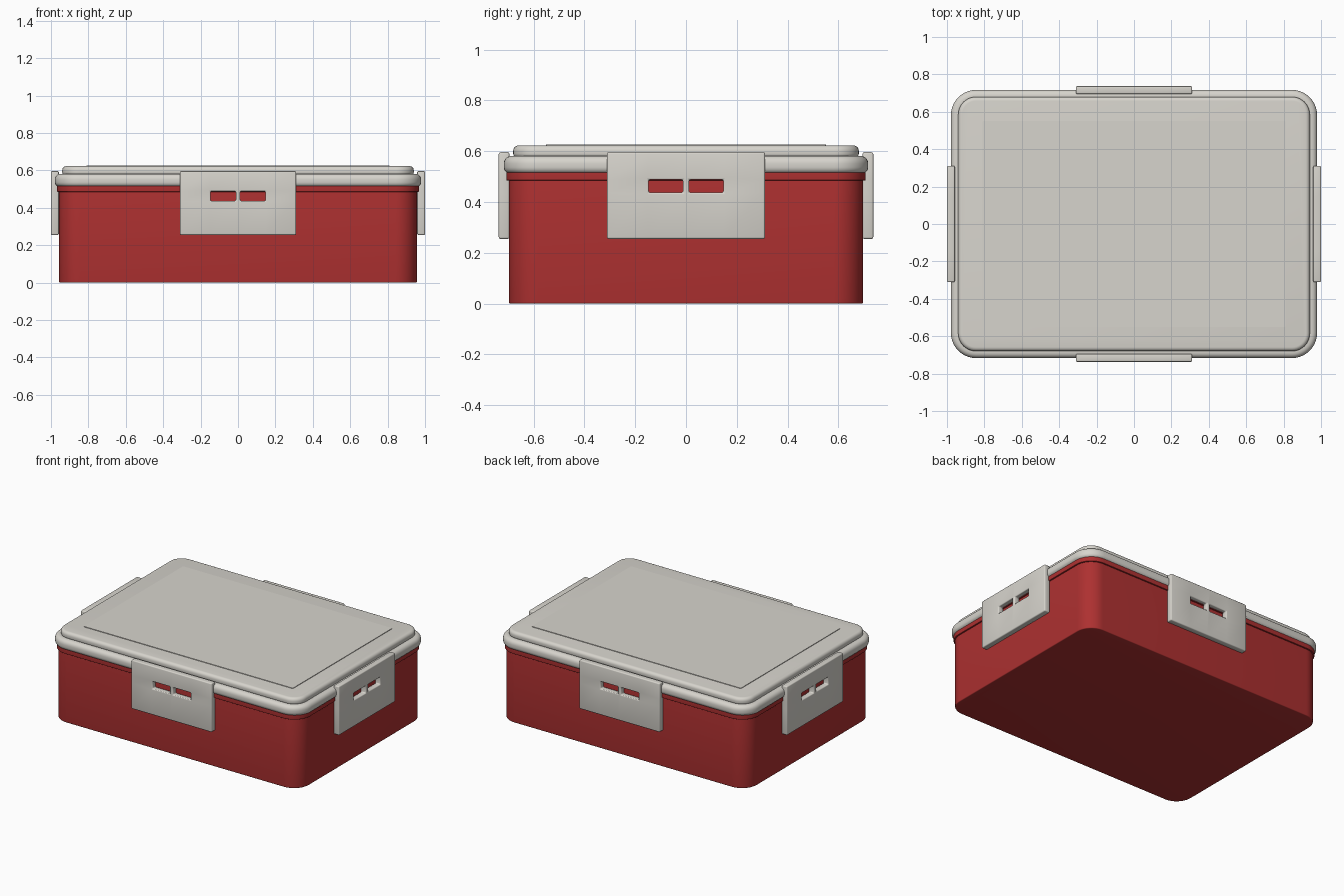
import bpy, bmesh
from math import sin, cos, pi, radians
from mathutils import Matrix

if "Cube" in bpy.data.objects:
    bpy.data.objects.remove(bpy.data.objects["Cube"])


def material(name, color):
    m = bpy.data.materials.new(name)
    m.diffuse_color = color
    m.use_nodes = True
    m.node_tree.nodes["Principled BSDF"].inputs["Base Color"].default_value = m.diffuse_color
    return m


RED = material("red_plastic", (0.42, 0.03, 0.03, 1))
PALE = material("pale_plastic", (0.68, 0.66, 0.61, 1))


def finish(bm, name, mat):
    me = bpy.data.meshes.new(name)
    bm.to_mesh(me)
    bm.free()
    me.materials.append(mat)
    ob = bpy.data.objects.new(name, me)
    bpy.context.collection.objects.link(ob)
    bpy.ops.object.select_all(action='DESELECT')
    ob.select_set(True)
    bpy.context.view_layer.objects.active = ob
    bpy.ops.object.shade_smooth_by_angle(angle=radians(35))
    return ob


def rounded_loft(name, hx, hy, r, profile, mat, n=10):
    """Stack rounded rectangles along a profile of (inset, z) points."""
    bm = bmesh.new()
    rings = []
    for inset, z in profile:
        ring = []
        rad = r - inset
        for i, (sx, sy) in enumerate([(1, 1), (-1, 1), (-1, -1), (1, -1)]):
            for k in range(n + 1):
                a = (i + k / n) * pi / 2
                ring.append(bm.verts.new((sx * (hx - r) + rad * cos(a),
                                          sy * (hy - r) + rad * sin(a), z)))
        rings.append(ring)
    for a, b in zip(rings, rings[1:]):
        for i in range(len(a)):
            j = (i + 1) % len(a)
            bm.faces.new((a[i], a[j], b[j], b[i]))
    bm.faces.new(rings[0][::-1])
    bm.faces.new(rings[-1])
    return finish(bm, name, mat)


def soft_edges(z0, z1, low, high, n=5):
    """Profile with rounded lower and upper edges."""
    pts = []
    for k in range(n + 1):
        a = k / n * pi / 2
        pts.append((low * (1 - sin(a)), z0 + low * (1 - cos(a))))
    for k in range(n + 1):
        a = k / n * pi / 2
        pts.append((high * (1 - cos(a)), z1 - high * (1 - sin(a))))
    return pts


# Container and the thin band below its lid
rounded_loft("container", 0.957, 0.697, 0.115, soft_edges(0, 0.53, 0.006, 0.004), RED)
rounded_loft("container_band", 0.967, 0.707, 0.125, soft_edges(0.485, 0.53, 0.003, 0.003), RED)

# Stepped lid with a slightly raised panel
rounded_loft("lid_rim", 0.979, 0.717, 0.135, soft_edges(0.512, 0.582, 0.025, 0.03), PALE)
rounded_loft("lid_top", 0.94, 0.68, 0.095, soft_edges(0.575, 0.623, 0.015, 0.022), PALE)
rounded_loft("lid_panel", 0.81, 0.55, 0.004, [(0, 0.615), (0, 0.627)], PALE, n=2)


# Locking clips, each with two slots
def clip(name, distance, angle):
    xs = [-0.311, -0.147, -0.012, 0.012, 0.147, 0.311]
    zs = [0.255, 0.437, 0.488, 0.596]
    bm = bmesh.new()
    v = [[bm.verts.new((x, -distance, z)) for z in zs] for x in xs]
    for i in range(5):
        for j in range(3):
            if not (j == 1 and i in (1, 3)):
                bm.faces.new((v[i][j], v[i + 1][j], v[i + 1][j + 1], v[i][j + 1]))
    bm.transform(Matrix.Rotation(angle, 4, 'Z'))
    ob = finish(bm, name, PALE)
    thick = ob.modifiers.new("thickness", 'SOLIDIFY')
    thick.thickness = 0.042
    thick.offset = -1
    bev = ob.modifiers.new("soft_edges", 'BEVEL')
    bev.width = 0.007
    bev.segments = 3
    bev.limit_method = 'ANGLE'


for name, d, k in [("front_clip", 0.737, 0), ("right_clip", 1.0, 1),
                   ("back_clip", 0.737, 2), ("left_clip", 1.0, 3)]:
    clip(name, d, k * pi / 2)
